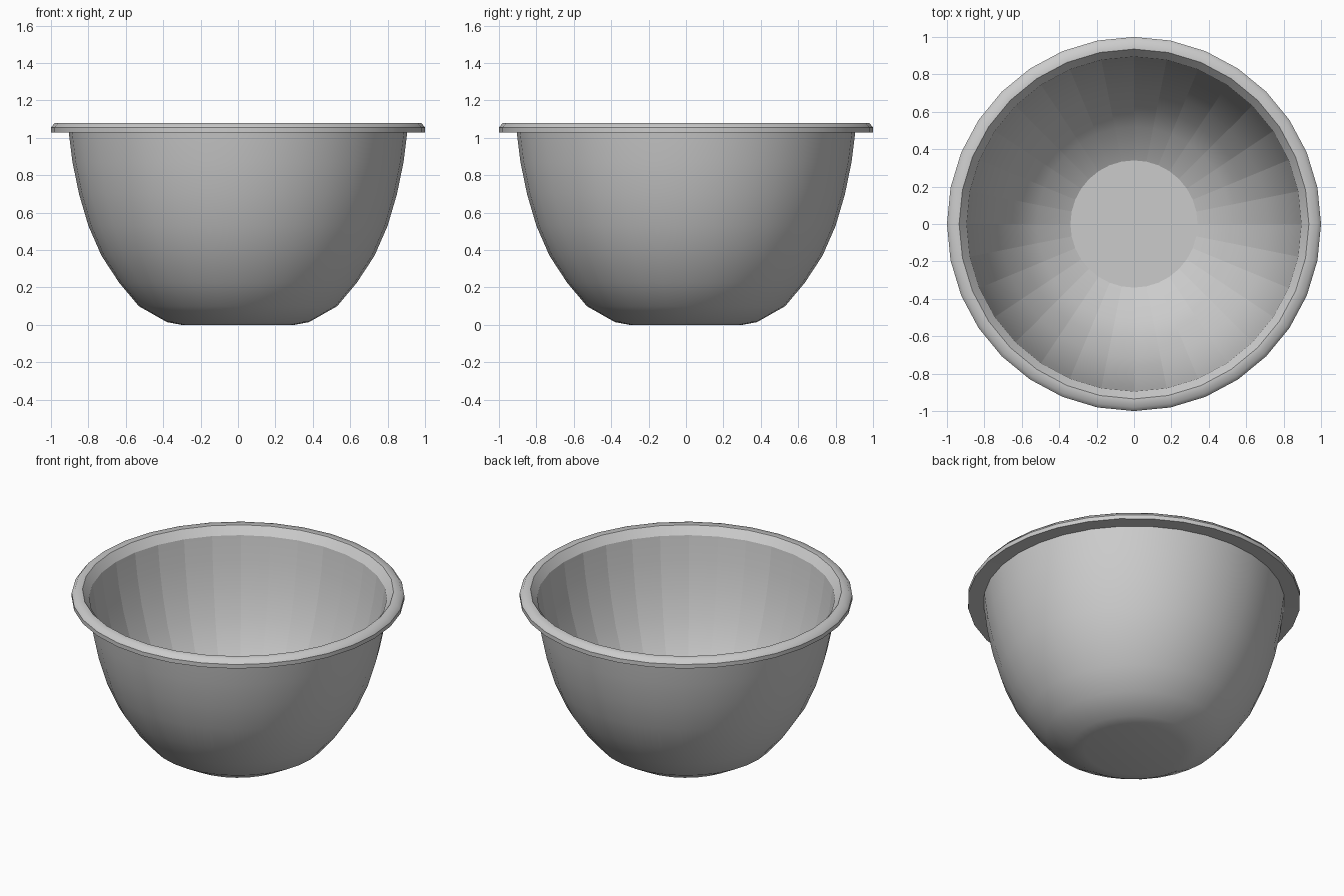
import bpy, bmesh, math

if "Cube" in bpy.data.objects:
    bpy.data.objects.remove(bpy.data.objects["Cube"])

SIDES = 32


def lathe(bm, profile):
    """Revolve (radius, z) points about z and return the rings of vertices."""
    rings = []
    for r, z in profile:
        rings.append([bm.verts.new((r * math.cos(2 * math.pi * i / SIDES),
                                    r * math.sin(2 * math.pi * i / SIDES), z))
                      for i in range(SIDES)])
    for a, b in zip(rings, rings[1:]):
        for i in range(SIDES):
            j = (i + 1) % SIDES
            bm.faces.new((a[i], a[j], b[j], b[i]))
    return rings


# Outer wall from the foot upwards, then rolled rim, then inner wall down
outer = [(0.30, 0.0), (0.38, 0.015), (0.53, 0.10), (0.635, 0.225), (0.73, 0.37),
         (0.80, 0.53), (0.85, 0.70), (0.885, 0.87), (0.905, 1.03)]
rim = [(1.0, 1.028), (1.0, 1.055), (0.98, 1.08), (0.935, 1.08)]
inner = [(0.895, 1.03), (0.873, 0.87), (0.838, 0.705), (0.788, 0.537),
         (0.718, 0.378), (0.623, 0.235), (0.52, 0.113), (0.34, 0.015)]

bm = bmesh.new()
rings = lathe(bm, outer + rim + inner)

# Foot underside and flat inner floor
bm.faces.new(list(reversed(rings[0])))
bm.faces.new(rings[-1])
bmesh.ops.recalc_face_normals(bm, faces=bm.faces)

# Smooth shading; crisp rim and floor rings, vertical facets on the inside
for f in bm.faces:
    f.smooth = True
first_inner = len(outer) + len(rim)


def sharpen(a, b):
    bm.edges.get((a, b)).smooth = False


for k in (8, 9, 10, first_inner - 1, first_inner, len(rings) - 1):
    for i in range(SIDES):
        sharpen(rings[k][i], rings[k][(i + 1) % SIDES])
for a, b in zip(rings[first_inner:], rings[first_inner + 1:]):
    for i in range(SIDES):
        sharpen(a[i], b[i])

mesh = bpy.data.meshes.new("mixing_bowl")
bm.to_mesh(mesh)
bm.free()
bowl = bpy.data.objects.new("mixing_bowl", mesh)
bpy.context.collection.objects.link(bowl)
